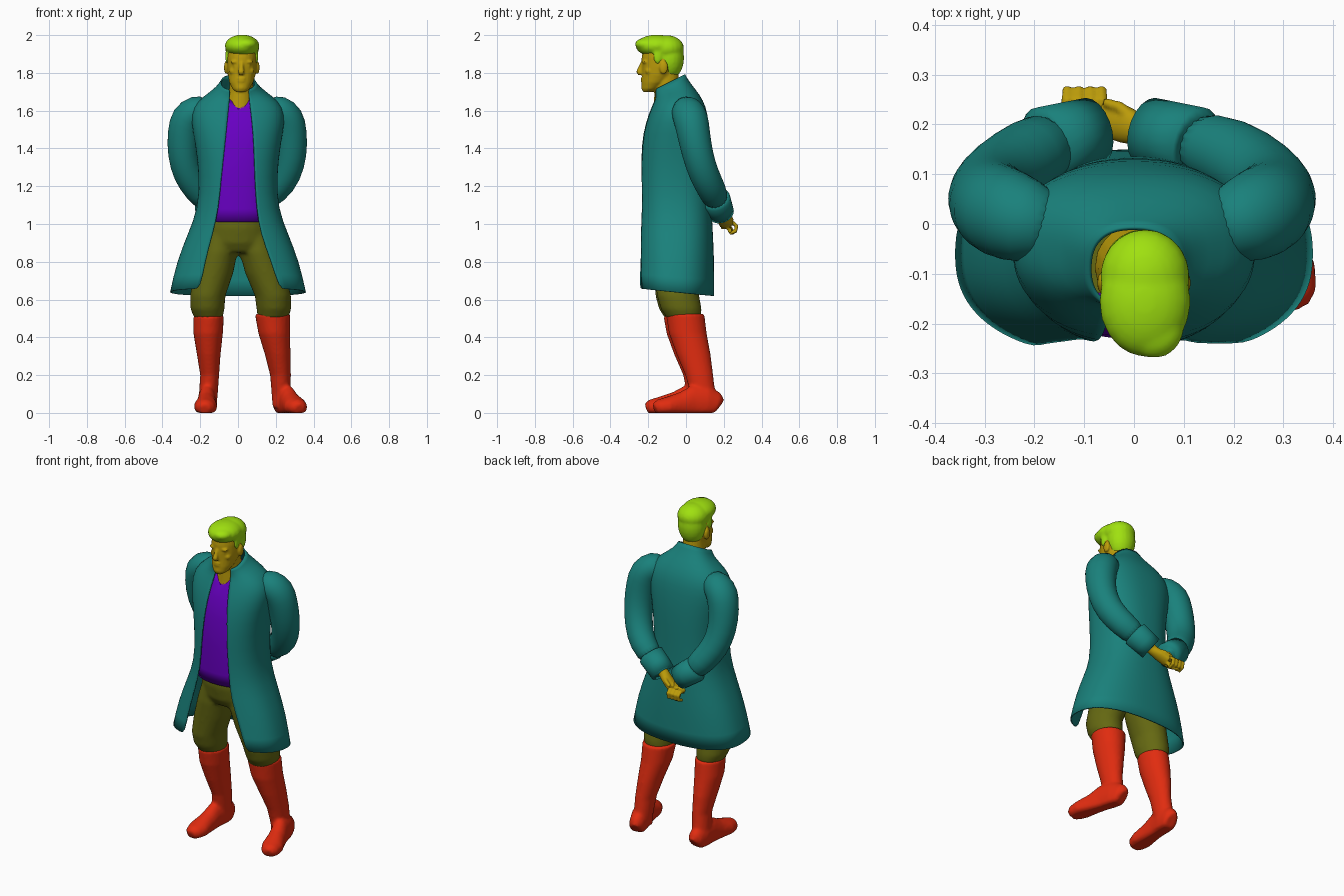
import bpy, bmesh, math
from mathutils import Vector, Matrix

COL = dict(coat=(.01, .22, .2, 1), shirt=(.14, 0, .55, 1), trousers=(.13, .14, .006, 1),
           boots=(.75, .025, .005, 1), skin=(.5, .33, .003, 1), hair=(.35, .75, .005, 1))
MATS = {}
for k, c in COL.items():
    MATS[k] = bpy.data.materials.new(k)
    MATS[k].diffuse_color = c


def loft(bm, rings, closed=True):
    vs = [[bm.verts.new(p) for p in r] for r in rings]
    n = len(vs[0])
    for a, b in zip(vs, vs[1:]):
        for i in range(n if closed else n - 1):
            j = (i + 1) % n
            bm.faces.new((a[i], a[j], b[j], b[i]))
    return vs


def cap(bm, vs):
    bm.faces.new(vs[0][::-1])
    bm.faces.new(vs[-1])


def ring(c, u, v, n=20):
    return [Vector(c) + u * math.cos(a) + v * math.sin(a)
            for a in (2 * math.pi * i / n for i in range(n))]


def stack(bm, secs, n=24):
    """Horizontal ellipses: (x, y, z, rx, ry)"""
    cap(bm, loft(bm, [ring(s[:3], Vector((s[3], 0, 0)), Vector((0, s[4], 0)), n) for s in secs]))


def tube(bm, pts, ref=(0, 1, 0), n=20, floor=False):
    """Ellipses square to a path: (x, y, z, r) or (x, y, z, ra, rb)"""
    P = [Vector(p[:3]) for p in pts]
    rings = []
    for i, p in enumerate(pts):
        d = (P[min(i + 1, len(P) - 1)] - P[max(i - 1, 0)]).normalized()
        u = d.cross(Vector(ref)).normalized()
        r = ring(P[i], u * p[3], u.cross(d) * p[-1], n)
        if floor:
            for q in r:
                q.z = max(q.z, 0)
        rings.append(r)
    cap(bm, loft(bm, rings))


def ball(bm, c, r):
    bmesh.ops.create_uvsphere(bm, u_segments=20, v_segments=14, radius=1,
                              matrix=Matrix.Translation(c) @ Matrix.Diagonal((*r, 1)))


def finish(bm, name, mat, voxel=0, sub=0, thick=0, smooth=0):
    bmesh.ops.recalc_face_normals(bm, faces=bm.faces)
    me = bpy.data.meshes.new(name)
    bm.to_mesh(me)
    bm.free()
    for f in me.polygons:
        f.use_smooth = True
    me.materials.append(MATS[mat])
    ob = bpy.data.objects.new(name, me)
    bpy.context.collection.objects.link(ob)
    if voxel:
        m = ob.modifiers.new("fuse", 'REMESH')
        m.mode, m.voxel_size, m.use_smooth_shade = 'VOXEL', voxel, True
    if smooth:
        m = ob.modifiers.new("soften", 'SMOOTH')
        m.iterations = smooth
    if sub:
        ob.modifiers.new("subdivide", 'SUBSURF').levels = sub
        ob.modifiers["subdivide"].render_levels = sub
    if thick:
        m = ob.modifiers.new("cloth", 'SOLIDIFY')
        m.thickness, m.offset = thick, -1
    return ob


# Open coat: z, cy, rx, ry, front edges (left, right), tilt
COAT = [(.64, -.06, .36, .21, -.20, .22, -.1), (.80, -.055, .325, .205, -.175, .175, -.05),
        (.95, -.055, .265, .198, -.135, .12, 0), (1.08, -.055, .212, .19, -.105, .10, 0),
        (1.25, -.057, .205, .19, -.09, .09, 0), (1.42, -.055, .225, .187, -.07, .085, 0),
        (1.54, -.047, .25, .168, -.058, .075, 0), (1.62, -.038, .24, .145, -.05, .065, 0),
        (1.675, -.045, .185, .118, -.045, .06, .1), (1.715, -.075, .115, .095, -.045, .06, .35),
        (1.75, -.09, .092, .085, -.045, .06, .5)]
E = 2 / 2.4


def sgnpow(s):
    return math.copysign(abs(s) ** E, s)


bm = bmesh.new()
rings = []
for z, cy, rx, ry, xl, xr, k in COAT:
    a = math.asin((xr / rx) ** (1 / E))
    b = 2 * math.pi - math.asin((-xl / rx) ** (1 / E))
    r = []
    for i in range(41):
        t = a + (b - a) * i / 40
        y = -ry * sgnpow(math.cos(t))
        r.append((rx * sgnpow(math.sin(t)), cy + y, z + k * y))
    rings.append(r)
loft(bm, rings, closed=False)
finish(bm, "coat", 'coat', sub=1, thick=.008)

# Shirt with a V neck, just inside the coat
bm = bmesh.new()
rings = []
for z, cy, rx, ry, *_ in [(1.01, -.055, .205, .185)] + COAT[3:9]:
    r = []
    for i in range(48):
        t = 2 * math.pi * i / 48
        x, y = (rx - .014) * sgnpow(math.sin(t)), cy - (ry - .016) * sgnpow(math.cos(t))
        dip = .08 * max(0, 1 - abs(x - .01) / .06) if z > 1.65 and y < cy else 0
        r.append((x, y - dip * .35, z - dip))
    rings.append(r)
loft(bm, rings)
finish(bm, "shirt", 'shirt', thick=.004)

# Sleeves and turned cuffs, arms folded behind the back
for s, side in ((1, "right"), (-1, "left")):
    end = .03 if s > 0 else .085
    o = 0 if s > 0 else .008
    bm = bmesh.new()
    tube(bm, [(s * .15, -.01, 1.61, .06), (s * .215, .005, 1.605, .088), (s * (.262 + o), .025, 1.565, .095),
              (s * (.28 + o), .04, 1.48, .088), (s * (.285 + o), .06, 1.37, .083),
              (s * (.26 + o), .095, 1.26, .08), (s * (.2 + o), .14, 1.175, .076),
              (s * (end + .07), .168, 1.11, .066)])
    finish(bm, side + "_sleeve", 'coat', sub=1)
    bm = bmesh.new()
    tube(bm, [(s * (end + .1), .158, 1.135, .06), (s * (end + .095), .16, 1.13, .076),
              (s * (end + .04), .174, 1.09, .073), (s * end, .185, 1.06, .07),
              (s * end, .185, 1.06, .055), (s * (end + .02), .18, 1.075, .045)])
    finish(bm, side + "_cuff", 'coat')

# Hands clasped behind the back
bm = bmesh.new()
tube(bm, [(.07, .175, 1.09, .035), (.02, .185, 1.055, .03), (-.02, .2, 1.025, .024, .038),
          (-.065, .215, .995, .02, .038)])
for i in range(4):
    tube(bm, [(-.055, .2 + .01 * i, 1.02 - .018 * i, .012), (-.1, .215 + .01 * i, .995 - .014 * i, .011),
              (-.125, .235 + .006 * i, .985 - .01 * i, .009)], n=10)
tube(bm, [(0, .21, 1.045, .014), (-.03, .235, 1.035, .012), (-.06, .245, 1.02, .009)], n=10)
finish(bm, "right_hand", 'skin', voxel=.005, smooth=3)
bm = bmesh.new()
tube(bm, [(-.12, .17, 1.1, .035), (-.095, .185, 1.05, .03), (-.092, .2, 1.01, .04, .022),
          (-.095, .205, .975, .038, .018)])
for i in range(4):
    x = -.065 - .023 * i
    tube(bm, [(x, .205, 1.0, .011), (x, .25, 1.005, .012), (x, .268, .99, .011),
              (x, .262, .962, .011), (x, .23, .95, .009)], ref=(1, 0, 0), n=10)
finish(bm, "left_hand", 'skin', voxel=.005, smooth=3)

# Trousers
bm = bmesh.new()
stack(bm, [(0, -.055, 1.06, .165, .15), (0, -.055, .98, .178, .155), (0, -.05, .9, .185, .145),
           (.005, -.045, .85, .16, .12)])
stack(bm, [(-.09, -.05, .95, .085, .125), (-.105, -.05, .85, .102, .13), (-.13, -.052, .74, .105, .118),
           (-.16, -.05, .62, .094, .112), (-.162, -.035, .55, .09, .108), (-.156, -.02, .5, .074, .09)])
stack(bm, [(.09, -.05, .95, .085, .125), (.11, -.05, .85, .102, .13), (.145, -.05, .74, .107, .118),
           (.185, -.042, .62, .096, .112), (.19, -.025, .55, .092, .108), (.185, -.01, .5, .08, .09)])
finish(bm, "trousers", 'trousers', voxel=.012, smooth=4)

# Tall boots: shaft plus foot, (heel, toe) on the ground
BOOTS = [("left", [(-.155, -.02, .515, .081, .1), (-.158, -.005, .42, .078, .098), (-.155, .025, .31, .063, .088),
                   (-.15, .055, .2, .05, .07), (-.157, .07, .1, .05, .065), (-.16, .07, .03, .045, .06)],
          (-.158, .145), (-.175, -.21)),
         ("right", [(.183, -.005, .525, .094, .102), (.192, .01, .42, .084, .1), (.21, .04, .31, .068, .09),
                    (.225, .07, .2, .055, .074), (.228, .09, .1, .05, .066), (.228, .09, .03, .045, .06)],
          (.222, .172), (.325, -.165))]
FOOT = [(0, .03, .08), (.04, .046, .11), (.2, .052, .15), (.4, .048, .145), (.58, .052, .11),
        (.8, .062, .085), (.94, .05, .07), (1, .028, .05)]
for side, shaft, h, t in BOOTS:
    bm = bmesh.new()
    stack(bm, shaft)
    tube(bm, [(h[0] + (t[0] - h[0]) * s, h[1] + (t[1] - h[1]) * s, z * .4, w, z * .6)
              for s, w, z in FOOT], ref=(0, 0, 1), floor=True)
    finish(bm, side + "_boot", 'boots', voxel=.01, smooth=3)

# Head, neck and upper chest
bm = bmesh.new()
X = .02
stack(bm, [(X - .005, -.205, 1.698, .025, .022), (X - .004, -.19, 1.715, .045, .045),
           (X - .003, -.165, 1.75, .064, .07), (X, -.145, 1.79, .073, .088), (X, -.137, 1.83, .078, .098),
           (X, -.137, 1.88, .08, .098), (X, -.137, 1.93, .076, .09), (X, -.137, 1.97, .05, .06)])
tube(bm, [(.01, -.085, 1.56, .09, .09), (.01, -.095, 1.64, .075, .075), (.015, -.1, 1.7, .063, .068),
          (.02, -.105, 1.8, .06, .065)])
tube(bm, [(X, -.228, 1.855, .011), (X - .002, -.24, 1.83, .012), (X - .003, -.25, 1.805, .017, .014),
          (X - .003, -.24, 1.793, .014)], n=12)
ball(bm, (X - .004, -.219, 1.722), (.024, .018, .018))
for dz in (0, -.013):
    ball(bm, (X - .003, -.226, 1.77 + dz), (.024, .014, .007))
for s in (1, -1):
    ball(bm, (X + s * .035, -.218, 1.858), (.026, .014, .009))
    ball(bm, (X + s * .033, -.212, 1.838), (.014, .014, .009))
    ball(bm, (X + s * .045, -.195, 1.81), (.022, .022, .02))
    ball(bm, (X + s * .083, -.118, 1.828), (.011, .023, .035))
finish(bm, "head_and_neck", 'skin', voxel=.006, smooth=3)

# Short swept hair
bm = bmesh.new()
ball(bm, (X + .002, -.155, 1.943), (.092, .112, .059))
ball(bm, (X, -.09, 1.88), (.083, .08, .116))
ball(bm, (X + .002, -.105, 1.93), (.09, .095, .07))
ball(bm, (X + .02, -.21, 1.952), (.06, .06, .034))
for s in (1, -1):
    ball(bm, (X + s * .076, -.15, 1.89), (.011, .024, .045))
finish(bm, "hair", 'hair', voxel=.008, smooth=4)
